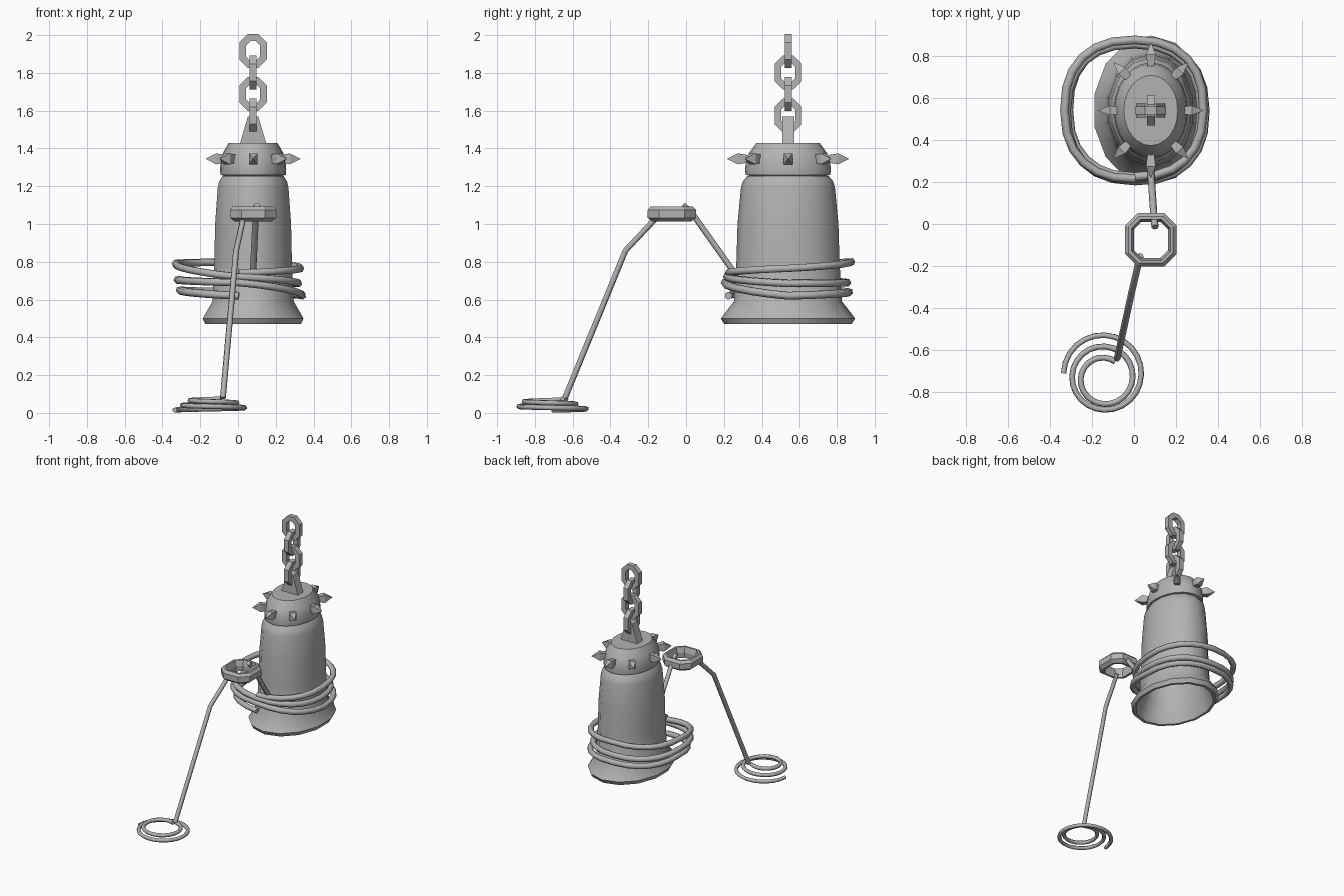
import bpy
import bmesh
import math
from mathutils import Matrix, Vector

cube = bpy.data.objects.get("Cube")
if cube:
    bpy.data.objects.remove(cube)

CX, CY = 0.08, 0.54        # axis of the hanging bell
SQUASH = 0.77              # width of the bell relative to its depth

iron = bpy.data.materials.new("plain_grey")
iron.use_nodes = True
iron.diffuse_color = (0.45, 0.45, 0.45, 1)
iron.node_tree.nodes["Principled BSDF"].inputs["Base Color"].default_value = (0.45, 0.45, 0.45, 1)


def finish(name, bm, smooth=None):
    bmesh.ops.recalc_face_normals(bm, faces=bm.faces)
    mesh = bpy.data.meshes.new(name)
    bm.to_mesh(mesh)
    bm.free()
    mesh.materials.append(iron)
    obj = bpy.data.objects.new(name, mesh)
    bpy.context.collection.objects.link(obj)
    if smooth:
        bpy.ops.object.select_all(action='DESELECT')
        obj.select_set(True)
        bpy.context.view_layer.objects.active = obj
        bpy.ops.object.shade_smooth_by_angle(angle=math.radians(smooth))
    return obj


def bridge(bm, loops, closed=False):
    count = len(loops)
    for i in range(count if closed else count - 1):
        a, b = loops[i], loops[(i + 1) % count]
        for j in range(len(a)):
            k = (j + 1) % len(a)
            bm.faces.new((a[j], a[k], b[k], b[j]))


def revolve(name, profile, sides):
    """Oval lathe with both ends of the profile capped."""
    bm = bmesh.new()
    loops = []
    for r, z in profile:
        angles = [math.pi / 2 + math.tau * i / sides for i in range(sides)]
        loops.append([bm.verts.new((CX + SQUASH * r * math.cos(a), CY + r * math.sin(a), z))
                      for a in angles])
    bridge(bm, loops)
    bm.faces.new(loops[0])
    bm.faces.new(loops[-1])
    return finish(name, bm, 35)


def frame(name, width, height, cut, section, matrix):
    """Rectangular link with cut corners; section lists (inset, depth)."""
    bm = bmesh.new()
    loops = []
    for inset, depth in section:
        w, h = width / 2 - inset, height / 2 - inset
        c = cut - inset * 0.586
        quarter = [(w, h - c), (w - c, h)]
        pts = quarter + [(-x, y) for x, y in reversed(quarter)]
        pts += [(-x, -y) for x, y in pts]
        loops.append([bm.verts.new(matrix @ Vector((x, y, depth))) for x, y in pts])
    bridge(bm, loops, closed=True)
    return finish(name, bm)


def rope(name, points, radius):
    data = bpy.data.curves.new(name, 'CURVE')
    data.dimensions = '3D'
    data.bevel_depth = radius
    data.bevel_resolution = 1
    data.use_fill_caps = True
    spline = data.splines.new('POLY')
    spline.points.add(len(points) - 1)
    for p, co in zip(spline.points, points):
        p.co = (*co, 1)
    spline.use_smooth = True
    data.materials.append(iron)
    obj = bpy.data.objects.new(name, data)
    bpy.context.collection.objects.link(obj)


# Hollow bell: inside ceiling, inner wall, lip, flared base, outer wall
revolve("bell_body", [
    (0.12, 1.24), (0.20, 1.20), (0.235, 1.0), (0.25, 0.62), (0.315, 0.47),
    (0.338, 0.47), (0.356, 0.50), (0.287, 0.59), (0.274, 0.80), (0.268, 1.0),
    (0.25, 1.19), (0.24, 1.225), (0.215, 1.255), (0.12, 1.26)], 14)

# Spiked collar and crown
revolve("bell_crown", [
    (0.20, 1.255), (0.225, 1.26), (0.228, 1.29), (0.222, 1.34),
    (0.208, 1.375), (0.167, 1.43)], 24)

# Eight spikes: narrow root, broad shoulder, sharp tip
for i in range(8):
    a = math.tau * i / 8
    direction = Vector((math.cos(a), math.sin(a), 0))
    side = Vector((-math.sin(a), math.cos(a), 0))
    tip = Vector((CX + 0.25 * math.cos(a), CY + 0.322 * math.sin(a), 1.345))
    bm = bmesh.new()
    loops = []
    for back, w, h in [(0.14, 0.012, 0.015), (0.055, 0.023, 0.029), (0, 0.001, 0.001)]:
        loops.append([bm.verts.new(tip - direction * back + side * w * u + Vector((0, 0, h * v)))
                      for u, v in [(-1, -1), (1, -1), (1, 1), (-1, 1)]])
    bridge(bm, loops)
    bm.faces.new(loops[0])
    bm.faces.new(loops[-1])
    finish(f"spike_{i + 1}", bm)

# Tapered hanger on the crown
bm = bmesh.new()
bmesh.ops.create_cube(bm, size=1)
for v in bm.verts:
    v.co.x *= 0.055 if v.co.z > 0 else 0.14
    v.co.y *= 0.065
    v.co.z *= 0.145
    v.co += Vector((CX, CY, 1.4975))
finish("hanger", bm)

# Chain of four links, alternating direction
bar, half = 0.036, 0.019
for i in range(4):
    place = (Matrix.Translation((CX, CY, 1.575 + 0.1135 * i))
             @ Matrix.Rotation(math.pi / 2 * ((i + 1) % 2), 4, 'Z')
             @ Matrix.Rotation(math.pi / 2, 4, 'X'))
    frame(f"chain_link_{i + 1}", 0.145, 0.18, 0.045,
          [(0, -half), (0, half), (bar, half), (bar, -half)], place)

# Flat ring between the two ropes
frame("rope_ring", 0.245, 0.255, 0.06,
      [(0.025, -0.04), (0, -0.02), (0, 0.022), (0.016, 0.04), (0.03, 0.04),
       (0.042, 0.0), (0.04, -0.04)],
      Matrix.Translation((CX, -0.075, 1.053)))

# Rope wound three times around the bell; one height per quarter turn
heights = [0.74, 0.765, 0.80, 0.79, 0.72, 0.685, 0.69, 0.705, 0.69, 0.62, 0.64, 0.65, 0.62]
steps = 6
coil = []
for i in range((len(heights) - 1) * steps + 1):
    q, t = divmod(i, steps)
    t /= steps
    z = heights[q] if t == 0 else heights[q] * (1 - t) + heights[q + 1] * t
    a = -math.pi / 2 + math.pi / 2 * i / steps
    c, s = math.cos(a), math.sin(a)
    r = 0.325 + 0.012 * math.sin(a * 0.67)
    coil.append((0.005 + r * math.copysign(abs(c) ** 0.85, c),
                 CY + r * math.copysign(abs(s) ** 0.85, s), z))
rope("bell_rope_coil", coil, 0.021)
rope("bell_rope", [(0.10, -0.015, 1.10), (0.095, 0.03, 1.06), (0.08, 0.25, 0.75)], 0.017)

# Rope falling from the ring to a loose coil on the ground
rope("hanging_rope", [(0.03, -0.15, 1.04), (-0.01, -0.32, 0.86), (-0.08, -0.64, 0.08)], 0.016)
ground = []
for i in range(57):
    t = i / 56
    a = math.radians(60 + 840 * t)
    r = 0.10 + 0.095 * t
    ground.append((-0.14 + r * math.cos(a), -0.74 + 0.03 * t + r * math.sin(a),
                   0.075 - 0.06 * t))
rope("ground_rope_coil", ground, 0.014)
